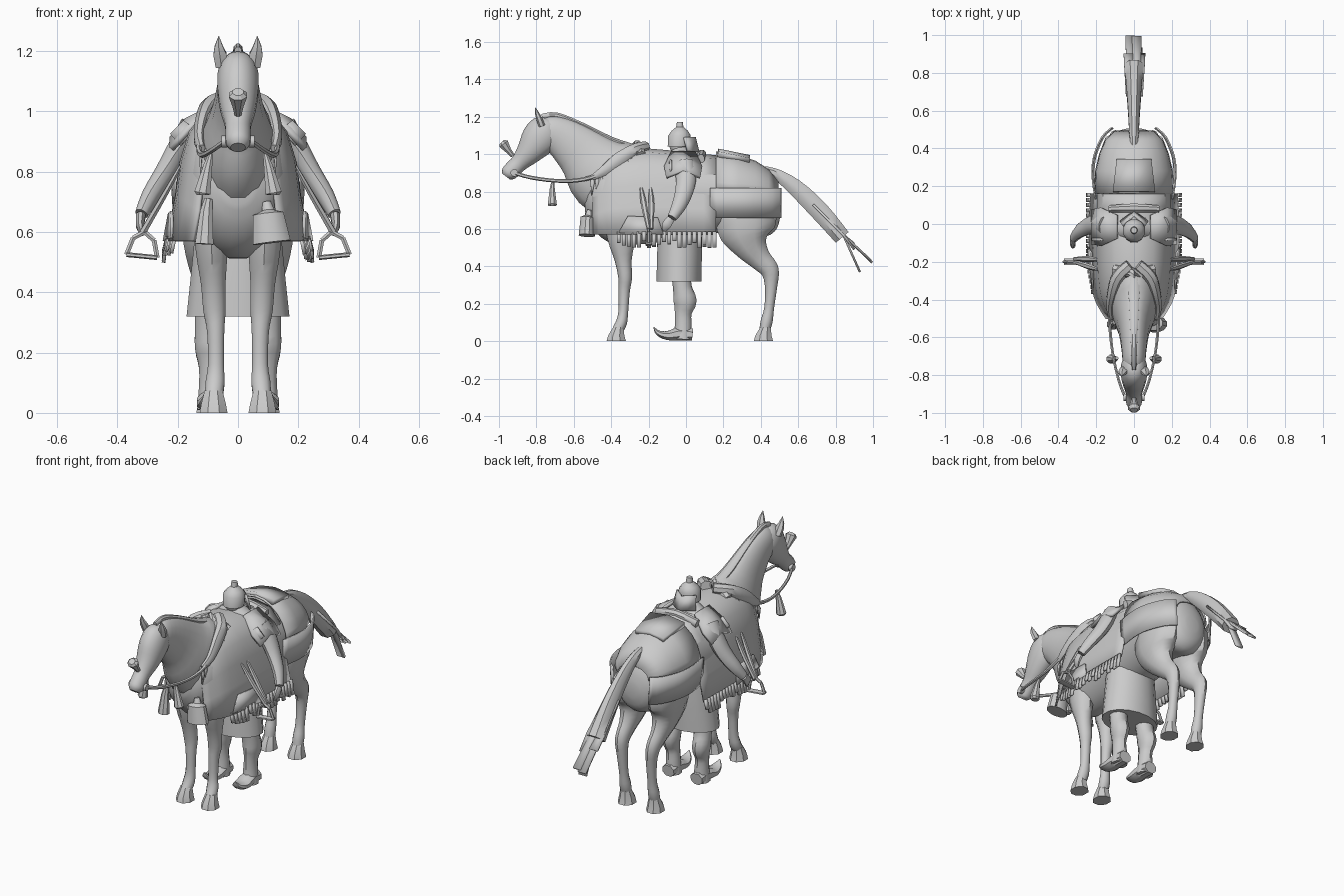
import bpy, bmesh, math, random
from mathutils import Vector

random.seed(4)
gray = bpy.data.materials.new("plain grey")
gray.diffuse_color = (0.6, 0.6, 0.6, 1)


def make(name, verts, faces, angle=40, thick=0):
    me = bpy.data.meshes.new(name)
    me.from_pydata([tuple(v) for v in verts], [], faces)
    bm = bmesh.new()
    bm.from_mesh(me)
    bmesh.ops.recalc_face_normals(bm, faces=bm.faces)
    bm.to_mesh(me)
    bm.free()
    me.materials.append(gray)
    ob = bpy.data.objects.new(name, me)
    bpy.context.collection.objects.link(ob)
    if thick:
        m = ob.modifiers.new("thickness", 'SOLIDIFY')
        m.thickness, m.offset = thick, 0
    bpy.ops.object.select_all(action='DESELECT')
    ob.select_set(True)
    bpy.context.view_layer.objects.active = ob
    bpy.ops.object.shade_smooth_by_angle(angle=math.radians(angle))
    return ob


def spline(rows, steps):
    """Smooth rows of numbers with a Catmull-Rom curve."""
    if steps < 2:
        return [list(r) for r in rows]
    out = []
    for i in range(len(rows) - 1):
        p0, p1, p2 = rows[max(i - 1, 0)], rows[i], rows[i + 1]
        p3 = rows[min(i + 2, len(rows) - 1)]
        for s in range(steps):
            t = s / steps
            out.append([0.5 * (2 * b + (c - a) * t + (2 * a - 5 * b + 4 * c - d) * t * t
                               + (3 * b - a - 3 * c + d) * t ** 3)
                        for a, b, c, d in zip(p0, p1, p2, p3)])
    return out + [list(rows[-1])]


def tube(name, rows, sides=14, steps=3, angle=40, flat=None):
    """Loft ellipses along a path; rows are x, y, z, half width, half depth."""
    rows = spline(rows, steps)
    n, verts, faces = len(rows), [], []
    for i, r in enumerate(rows):
        t = Vector(rows[min(i + 1, n - 1)][:3]) - Vector(rows[max(i - 1, 0)][:3])
        t = Vector(flat) if flat else t.normalized()
        ref = Vector((1, 0, 0)) if abs(t.x) < 0.9 else Vector((0, 1, 0))
        side = (ref - t * ref.dot(t)).normalized()
        up = t.cross(side)
        for k in range(sides):
            a = math.tau * (k + 0.5) / sides
            verts.append(Vector(r[:3]) + side * math.cos(a) * r[3] + up * math.sin(a) * r[4])
    for i in range(n - 1):
        for k in range(sides):
            j = (k + 1) % sides
            faces.append((i * sides + k, i * sides + j, (i + 1) * sides + j, (i + 1) * sides + k))
    faces += [tuple(range(sides)), tuple(range((n - 1) * sides, n * sides))]
    return make(name, verts, faces, angle)


def both(name, rows, **kw):
    for s, label in ((-1, "right_"), (1, "left_")):
        tube(label + name, [(s * r[0],) + tuple(r[1:]) for r in rows], **kw)


def sheet(name, rows, thick=0.01, angle=40):
    w = len(rows[0])
    faces = [(i * w + k, i * w + k + 1, (i + 1) * w + k + 1, (i + 1) * w + k)
             for i in range(len(rows) - 1) for k in range(w - 1)]
    return make(name, [p for r in rows for p in r], faces, angle, thick)


# Horse barrel: y, top, bottom, half width
barrel = [(-.54, .80, .69, .05), (-.51, .89, .62, .11), (-.45, .97, .55, .15), (-.36, 1.01, .51, .175),
          (-.2, 1.02, .52, .19), (0, 1.0, .55, .2), (.2, .985, .58, .195), (.33, .96, .58, .185),
          (.43, .91, .56, .15), (.485, .83, .60, .10), (.505, .75, .67, .04)]
tube("horse_body", [(0, y, (t + b) / 2, w, (t - b) / 2) for y, t, b, w in barrel],
     sides=20, flat=(0, 1, 0))

# Neck and head
tube("horse_neck", [(0, -.34, .84, .13, .22), (0, -.45, .90, .12, .205), (0, -.55, 1.0, .085, .15),
                    (0, -.65, 1.08, .068, .115), (0, -.73, 1.12, .06, .09), (0, -.77, 1.13, .045, .06)], sides=16)
tube("horse_head", [(0, -.71, 1.16, .045, .04), (0, -.745, 1.13, .066, .09), (0, -.79, 1.075, .07, .095),
                    (0, -.84, 1.01, .06, .07), (0, -.89, .955, .044, .048), (0, -.925, .92, .043, .046),
                    (0, -.95, .895, .04, .042), (0, -.962, .88, .025, .025)], sides=14)
both("ear", [(.055, -.77, 1.15, .022, .018), (.06, -.785, 1.19, .025, .016),
             (.064, -.795, 1.215, .016, .012), (.064, -.805, 1.25, .001, .001)], sides=6, steps=1)
tube("mane", [(0, -.77, 1.2, .012, .016), (0, -.69, 1.208, .016, .016), (0, -.55, 1.15, .022, .018),
              (0, -.4, 1.075, .03, .02), (0, -.28, 1.035, .03, .02)], sides=8)
tube("nose_plume", [(0, -.925, .99, .012, .012), (0, -.95, 1.02, .02, .018), (0, -.975, 1.055, .033, .03),
                    (0, -.985, 1.065, .02, .018)], sides=8, steps=1, angle=25)

# Legs
both("front_leg", [(.095, -.35, .72, .06, .10), (.088, -.345, .55, .056, .075), (.082, -.335, .43, .043, .045),
                   (.078, -.325, .34, .039, .037), (.074, -.33, .27, .03, .03), (.073, -.335, .16, .028, .026),
                   (.076, -.345, .10, .033, .03), (.08, -.365, .06, .031, .03)], sides=10)
both("hind_leg", [(.10, .33, .74, .085, .16), (.105, .32, .60, .083, .155), (.105, .345, .51, .065, .095),
                  (.103, .395, .44, .044, .062), (.10, .447, .38, .036, .05), (.095, .455, .30, .03, .034),
                  (.092, .445, .18, .026, .026), (.092, .432, .11, .032, .032),
                  (.092, .42, .06, .031, .028)], sides=10)
for name, x, y in (("front_hoof", .081, -.365), ("hind_hoof", .092, .422)):
    both(name, [(x, y + .003, .075, .032, .03), (x, y - .008, .03, .044, .047),
                (x, y - .008, 0, .05, .056)], sides=8, steps=1, angle=30, flat=(0, 0, 1))

# Tail with loose flat strands
tube("tail", [(0, .37, .93, .012, .01), (0, .47, .90, .026, .028), (0, .58, .825, .033, .047),
              (0, .71, .70, .043, .055), (0, .835, .555, .055, .048)], sides=8)
for i, (x, y, z) in enumerate([(-.03, .90, .52), (.035, .90, .49), (.02, .93, .37), (-.02, .995, .42), (.015, .99, .43)]):
    x0 = x * .7
    sheet("tail_strand_%d" % i, [[(x0 - .022, .68, .73), (x0 + .022, .68, .73)],
                                 [(x - .022, .84, .57), (x + .022, .84, .57)],
                                 [(x - .025, y, z), (x + .025, y, z)]], .012)

# Saddle cloth draped over both flanks, with fringe
drape = [(0, 1.035), (.10, 1.015), (.16, .94), (.19, .84), (.205, .72), (.235, .57)]
prof = [(-x, z) for x, z in reversed(drape)] + drape[1:]
rows = spline([(-.5, .62, .15), (-.42, .83, .06), (-.34, .93, .025), (-.2, .99, .01),
               (0, 1.0, .03), (.16, .97, .045)], 2)
sheet("saddle_cloth", [[(x * w, y, z - d * (z - .57) / .46) for x, z in prof] for y, w, d in rows])
for s in (-1, 1):
    for i in range(20):
        y = -.37 + i * .027
        w = .2 + .035 * min(1, (y + .42) / .2)
        d = random.uniform(.035, .08)
        sheet("fringe_%d_%d" % (s, i), [[(s * w, y, .585), (s * w, y + .021, .585)],
                                        [(s * (w + .012), y, .575 - d), (s * (w + .012), y + .021, .575 - d)]], .012)
    # Pocket flap
    sheet("side_flap", [[(s * .218, -.36, .58), (s * .22, -.31, .67)], [(s * .245, -.12, .57), (s * .228, -.15, .66)]])
    # Loose band hanging around the hindquarters
    band = spline([(.205, .13), (.222, .26), (.212, .36), (.17, .46), (.12, .508)], 3)
    sheet("crupper_band", [[(s * x, y, .82), (s * (x - .01), y, .66)] for x, y in band], .008)

# Rump cover: half rings just outside the hindquarters
cover = []
for y, t, w in ((.16, 1.0, .207), (.28, .98, .201), (.37, .95, .18), (.44, .905, .15), (.49, .84, .10)):
    cover.append([(w * math.sin(a), y, .79 + (t - .78) * math.cos(a))
                  for a in [math.pi * (k / 12 - .5) for k in range(13)]])
sheet("rump_cover", cover)
sheet("rear_saddle_flap", [[(-.11, .17, 1.0), (0, .17, 1.015), (.11, .17, 1.0)],
                           [(-.09, .34, .965), (0, .34, .98), (.09, .34, .965)]], .03)

# Thick collar roll at the withers, with ragged locks hanging from it
both("collar_roll", [(.02, -.22, 1.04, .035, .03), (.085, -.28, 1.02, .035, .035), (.115, -.36, .97, .027, .04),
                     (.128, -.44, .91, .02, .028), (.12, -.50, .875, .014, .016)], sides=8)
tube("saddle_bow", [(-.1, -.24, .99, .03, .03), (0, -.26, 1.045, .03, .03), (.1, -.24, .99, .03, .03)], sides=8)
for s in (-1, 1):
    for i in range(9):
        y = -.29 - i * .025
        z = 1.02 - i * .015
        sheet("lock_%d_%d" % (s, i), [[(s * .09, y, z), (s * .09, y - .02, z)],
                                      [(s * .125, y, z - .06), (s * .125, y - .02, z - .06)],
                                      [(s * .12, y - .012, z - .12), (s * .12, y - .016, z - .12)]], .008)

# Bridle, reins and hanging tassels
both("rein", [(.045, -.92, .90, .008, .01), (.08, -.83, .875, .008, .01), (.11, -.70, .858, .008, .01),
              (.125, -.58, .86, .009, .011), (.13, -.47, .89, .01, .012), (.12, -.36, .97, .012, .014)], sides=6)
both("bit_ring", [(.035, -.918, .90, .02, .02), (.055, -.918, .90, .02, .02)], sides=10, steps=1)
both("rein_tassel", [(.09, -.71, .86, .008, .008), (.10, -.715, .82, .016, .014), (.118, -.715, .73, .029, .026),
                     (.118, -.715, .722, .02, .02)], sides=8, steps=1, angle=30)
tube("chest_tassel", [(-.098, -.52, .71, .014, .014), (-.105, -.525, .67, .022, .018),
                      (-.112, -.53, .56, .033, .03)], sides=8, steps=1, angle=30)
tube("chest_bell", [(.095, -.515, .70, .014, .014), (.10, -.52, .67, .022, .02), (.10, -.525, .66, .053, .04),
                    (.112, -.53, .565, .065, .045)], sides=12, steps=1, angle=30)

# Stirrup leathers and stirrups
for s in (-1, 1):
    for i, (dy, dz) in enumerate(((0, 0), (.05, .0))):
        tube("stirrup_leather_%d_%d" % (s, i),
             [(s * .19, -.24 + dy, .82 + dz, .006, .008), (s * .24, -.225 + dy * .8, .73, .01, .016),
              (s * .315, -.2 + dy * .3, .60, .012, .01)], sides=6)
    loop = [(.31, .60), (.278, .572), (.268, .515), (.37, .525), (.348, .58), (.31, .60)]
    for (x0, z0), (x1, z1) in zip(loop, loop[1:]):
        r = .02 if z0 < .53 and z1 < .53 else .009
        tube("stirrup_bar", [(s * x0, -.2, z0, r, .008), (s * x1, -.2, z1, r, .008)], sides=6, steps=1)

# Rider: robe, torso, legs and upturned boots
tube("rider_robe", [(0, -.03, .80, .13, .10), (0, -.033, .55, .15, .12), (0, -.038, .32, .174, .122)],
     sides=16, flat=(0, 0, 1))
tube("rider_torso", [(0, -.03, .8, .14, .09), (0, -.025, .92, .165, .09), (0, -.02, .97, .14, .08),
                     (0, -.025, 1.015, .075, .055), (0, -.03, 1.04, .04, .04)], sides=14, flat=(0, 0, 1))
both("rider_leg", [(.09, -.03, .40, .055, .055), (.095, -.02, .29, .05, .05), (.098, -.005, .215, .047, .062),
                   (.095, -.015, .15, .036, .045), (.092, -.015, .08, .04, .045), (.092, -.018, .01, .045, .05)], sides=10)
both("rider_boot", [(.092, .035, .035, .04, .035), (.092, -.03, .04, .044, .04), (.095, -.10, .03, .045, .026),
                    (.098, -.15, .045, .028, .015), (.10, -.172, .075, .003, .003)], sides=8)

# Sleeves, hands and shoulder plates
both("rider_arm", [(.15, -.01, .95, .045, .055), (.195, .0, .88, .04, .055), (.24, -.01, .80, .035, .048),
                   (.29, -.04, .72, .03, .038), (.32, -.075, .66, .022, .026)], sides=10)
both("rider_hand", [(.322, -.08, .655, .017, .022), (.325, -.105, .62, .014, .026),
                    (.315, -.115, .59, .006, .01)], sides=8)
for s in (-1, 1):
    sheet("shoulder_plate", [[(s * .09, y * .7 - .015, 1.01) for y in (-.09, 0, .09)],
                             [(s * .17, y - .015, .97 - abs(y) * .4) for y in (-.10, 0, .10)],
                             [(s * .22, y - .015, .91 - abs(y) * .4) for y in (-.09, 0, .09)]], .018, 25)
    # Upright tab standing on the shoulder
    sheet("shoulder_tab", [[(s * .18, -.08, .97), (s * .14, -.09, .94)], [(s * .225, -.08, .925), (s * .19, -.09, .885)]], .012)

# Rider head, pointed helmet with brim and neck guard
tube("rider_head", [(0, -.03, 1.0, .035, .04), (0, -.04, 1.04, .048, .05), (0, -.035, 1.09, .05, .052)],
     sides=12, flat=(0, 0, 1))
tube("helmet", [(0, -.04, 1.04, .058, .06), (0, -.035, 1.10, .06, .062), (0, -.033, 1.125, .042, .045),
                (0, -.033, 1.145, .018, .02), (0, -.033, 1.16, .018, .018), (0, -.033, 1.172, .016, .016)],
     sides=12, steps=1, flat=(0, 0, 1))
sheet("neck_guard", [[(x, .045 - abs(x) * .9, 1.09) for x in (-.06, -.03, 0, .03, .06)],
                     [(x * 1.2, .065 - abs(x) * .9, 1.01) for x in (-.06, -.03, 0, .03, .06)]], .014)
tube("back_roll", [(-.13, .08, .975, .02, .025), (0, .085, 1.0, .025, .025), (.13, .08, .975, .02, .025)], sides=8)
